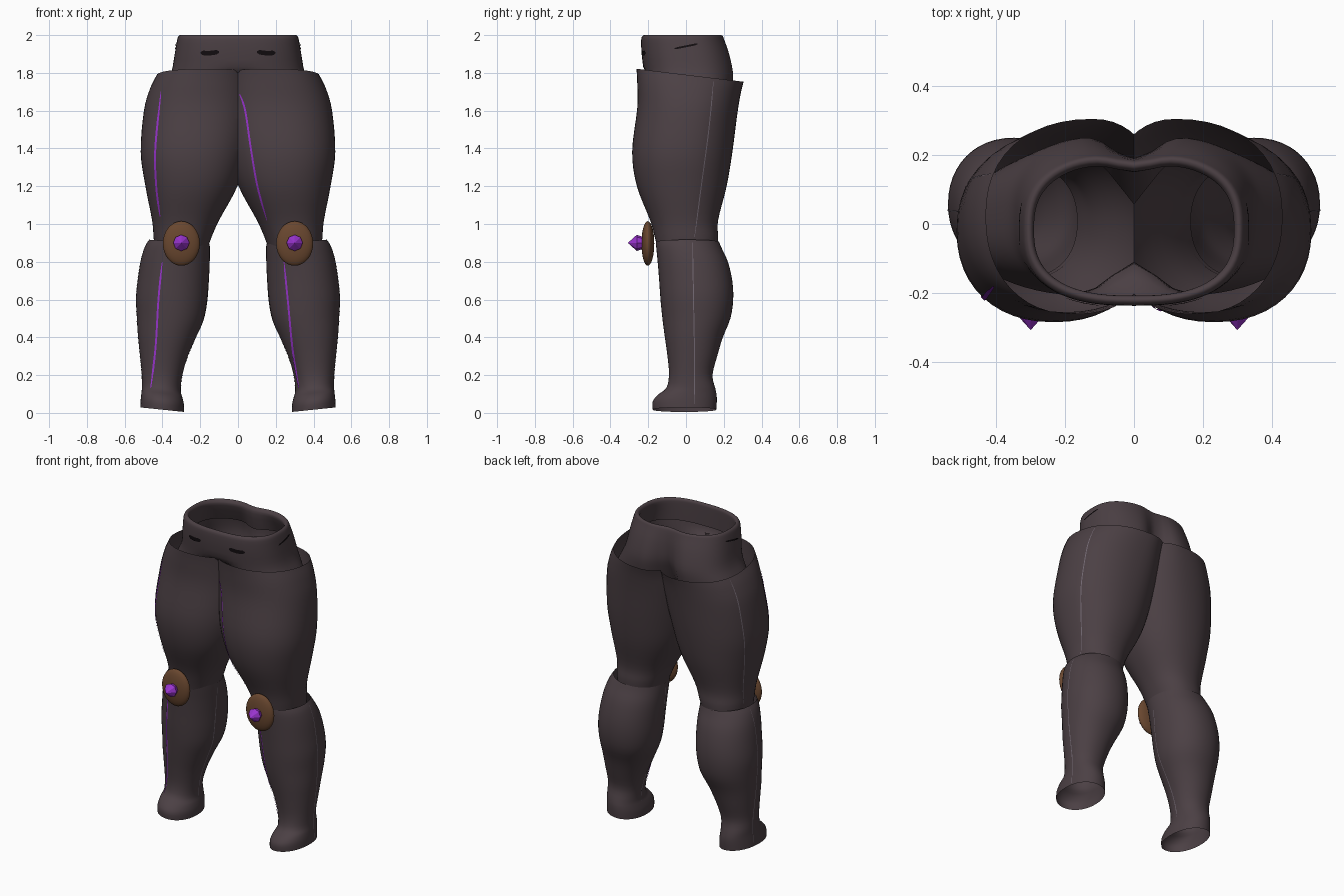
import bpy, bmesh, math
from mathutils import Vector
from mathutils.bvhtree import BVHTree

if "Cube" in bpy.data.objects:
    bpy.data.objects.remove(bpy.data.objects["Cube"])


def material(name, rgb):
    m = bpy.data.materials.new(name)
    m.diffuse_color = (*rgb, 1)
    m.use_nodes = True
    m.node_tree.nodes["Principled BSDF"].inputs["Base Color"].default_value = m.diffuse_color
    return m


CLOTH = material("dark plum grey", (0.071, 0.051, 0.058))
LEATHER = material("brown leather", (0.14, 0.062, 0.028))
PURPLE = material("purple", (0.32, 0.035, 0.62))
SEAM = material("seam grey", (0.17, 0.14, 0.17))
SHADOW = material("near black", (0.006, 0.004, 0.005))


def finish(name, bm, mat, smooth=True):
    me = bpy.data.meshes.new(name)
    bm.normal_update()
    bm.to_mesh(me)
    bm.free()
    me.materials.append(mat)
    ob = bpy.data.objects.new(name, me)
    bpy.context.collection.objects.link(ob)
    for p in me.polygons:
        p.use_smooth = smooth
    return ob


def mirror(ob):
    mod = ob.modifiers.new("mirror", 'MIRROR')
    mod.use_mirror_merge = False
    return ob


def surface(ob):
    me = ob.data
    return BVHTree.FromPolygons([v.co.copy() for v in me.vertices],
                                [tuple(p.vertices) for p in me.polygons], epsilon=1e-5)


def spline(rows, steps):
    """Smoothly resample a list of section tuples."""
    out = []
    for i in range(len(rows) - 1):
        a, b = rows[max(i - 1, 0)], rows[i]
        c, d = rows[i + 1], rows[min(i + 2, len(rows) - 1)]
        for s in range(steps):
            t = s / steps
            out.append(tuple(
                0.5 * (2 * q + (r - p) * t + (2 * p - 5 * q + 4 * r - w) * t * t
                       + (3 * q - p - 3 * r + w) * t ** 3)
                for p, q, r, w in zip(a, b, c, d)))
    out.append(rows[-1])
    return out


def loft(rows, steps, power, warp, n=48):
    """Open tube through rows of (z, x_min, x_max, y_front, y_back)."""
    bm = bmesh.new()
    rings = []
    for z, x0, x1, y0, y1 in spline(rows, steps):
        ring = []
        for i in range(n):
            a = 2 * math.pi * i / n
            c, s = math.cos(a), math.sin(a)
            u = math.copysign(abs(c) ** (2 / power), c)
            v = math.copysign(abs(s) ** (2 / power), s)
            p = Vector(((x0 + x1) / 2 + u * (x1 - x0) / 2,
                        (y0 + y1) / 2 + v * (y1 - y0) / 2, z))
            ring.append(bm.verts.new(warp(p, u, v)))
        rings.append(ring)
    for a, b in zip(rings, rings[1:]):
        for i in range(n):
            j = (i + 1) % n
            bm.faces.new((a[i], a[j], b[j], b[i]))
    bm.normal_update()
    return bm


# Thighs: tilted open top, seat lobes pulled toward the middle at the back
def thigh_warp(p, u, v):
    k = min(max((p.z - 1.2) / 0.6, 0), 1)
    p.x -= 0.05 * k * max(v, 0) * (1 - abs(u))
    p.z -= 0.125 * k * k * p.y
    return p


THIGH = [(0.86, 0.165, 0.44, -0.15, 0.165), (0.93, 0.14, 0.447, -0.165, 0.17),
         (1.02, 0.10, 0.455, -0.19, 0.17), (1.2, 0.003, 0.49, -0.26, 0.215),
         (1.38, -0.05, 0.515, -0.285, 0.245), (1.6, -0.085, 0.498, -0.258, 0.272),
         (1.72, -0.09, 0.465, -0.258, 0.29), (1.79, -0.09, 0.43, -0.262, 0.305)]
bm = loft(THIGH, 4, 2.2, thigh_warp)
bmesh.ops.bisect_plane(bm, geom=bm.verts[:] + bm.edges[:] + bm.faces[:],
                       plane_co=(0, 0, 0), plane_no=(1, 0, 0), clear_inner=True)
thigh = surface(mirror(finish("thighs", bm, CLOTH)))


# Lower legs with a calf bulge and an open, blunt foot
def calf_warp(p, u, v):
    p.z += 0.012 * u
    return p


CALF = [(0.017, 0.285, 0.517, -0.176, 0.16), (0.06, 0.287, 0.515, -0.176, 0.163),
        (0.095, 0.295, 0.511, -0.15, 0.162), (0.13, 0.303, 0.508, -0.105, 0.155),
        (0.2, 0.297, 0.51, -0.09, 0.14), (0.3, 0.27, 0.52, -0.098, 0.165),
        (0.4, 0.228, 0.53, -0.112, 0.195), (0.5, 0.183, 0.536, -0.125, 0.235),
        (0.6, 0.163, 0.54, -0.135, 0.25), (0.7, 0.155, 0.53, -0.142, 0.245),
        (0.8, 0.15, 0.514, -0.15, 0.222), (0.87, 0.149, 0.492, -0.157, 0.19),
        (0.905, 0.15, 0.47, -0.16, 0.175)]
calf = surface(mirror(finish("lower_legs", loft(CALF, 3, 2.12, calf_warp), CLOTH)))


# Waist with a rolled rim, a cleft at the back and a skirt tucked into the thighs
def waist_warp(p, u, v):
    if v > 0:
        p.y -= (0.025 + 0.3 * max(1.98 - p.z, 0)) * math.exp(-(p.x / 0.08) ** 2)
    else:
        k = min(max((1.81 - p.z) / 0.06, 0), 1)
        p.y += 0.1 * k * math.exp(-(p.x / 0.09) ** 2)
    return p


WAIST = [(1.52, -0.485, 0.485, -0.215, 0.22), (1.62, -0.45, 0.45, -0.21, 0.235),
         (1.72, -0.395, 0.395, -0.212, 0.255), (1.8, -0.354, 0.354, -0.222, 0.262),
         (1.9, -0.335, 0.335, -0.235, 0.24), (1.975, -0.322, 0.322, -0.237, 0.212),
         (1.995, -0.314, 0.314, -0.23, 0.204), (2.0, -0.304, 0.304, -0.22, 0.194),
         (1.992, -0.294, 0.294, -0.21, 0.183), (1.965, -0.292, 0.292, -0.208, 0.18),
         (1.86, -0.318, 0.318, -0.208, 0.225)]
waist = surface(finish("waist", loft(WAIST, 3, 2.6, waist_warp, 72), CLOTH))


def ribbon(name, tree, path, axis, sign, width, mat, lift=0.004, steps=10):
    """Tapered strip laid on a surface; path is (across, z), seen along axis."""
    bm = bmesh.new()
    pts = spline(path, steps)
    last = len(pts) - 1
    ray = Vector((0, 0, 0))
    ray[axis] = -sign
    pairs = []
    for i, (c, z) in enumerate(pts):
        w = width * min(1, 0.3 + 4 * min(i, last - i) / last)
        d = Vector(pts[min(i + 1, last)]) - Vector(pts[max(i - 1, 0)])
        d = Vector((-d.y, d.x)).normalized() * w / 2
        found = []
        for s in (1, -1):
            q = Vector((0, 0, z + s * d.y))
            q[1 - axis] = c + s * d.x
            q[axis] = 2 * sign
            hit, nrm, _, _ = tree.ray_cast(q, ray)
            if hit is not None:
                found.append(hit + nrm * (lift if nrm.dot(ray) < 0 else -lift))
        if len(found) == 2:
            pairs.append([bm.verts.new(p) for p in found])
    for a, b in zip(pairs, pairs[1:]):
        f = bm.faces.new((a[0], b[0], b[1], a[1]))
        f.normal_update()
        if f.normal.dot(ray) > 0:
            f.normal_flip()
    return finish(name, bm, mat, smooth=False)


# Purple front piping: inner line on one leg, outer line on the other
ribbon("inner_thigh_piping", thigh,
       [(0.01, 1.69), (0.04, 1.6), (0.07, 1.4), (0.105, 1.2), (0.155, 1.02)], 1, -1, 0.01, PURPLE)
ribbon("inner_calf_piping", calf,
       [(0.245, 0.80), (0.265, 0.6), (0.29, 0.35), (0.325, 0.13)], 1, -1, 0.01, PURPLE)
for name, tree, path in (
        ("outer_thigh_piping", thigh, [(0.405, 1.70), (0.435, 1.4), (0.43, 1.2), (0.41, 1.04)]),
        ("outer_calf_piping", calf, [(0.40, 0.80), (0.42, 0.6), (0.435, 0.35), (0.46, 0.13)])):
    ob = ribbon(name, tree, path, 1, -1, 0.01, PURPLE)
    for v in ob.data.vertices:
        v.co.x *= -1
    ob.data.flip_normals()

# Fine seams along the legs
mirror(ribbon("thigh_side_seam", thigh,
              [(0.145, 1.76), (0.12, 1.5), (0.08, 1.2), (0.045, 0.93)], 0, 1, 0.005, SEAM, 0.002))
mirror(ribbon("calf_side_seam", calf,
              [(0.035, 0.9), (0.04, 0.6), (0.045, 0.3), (0.045, 0.04)], 0, 1, 0.005, SEAM, 0.002))
mirror(ribbon("calf_inner_seam", calf,
              [(0.0, 0.86), (0.0, 0.6), (0.02, 0.3), (0.03, 0.1)], 0, -1, 0.005, SEAM, 0.002))

# Belt slits on the waist front and sides
mirror(ribbon("front_belt_slit", waist,
              [(0.1, 1.912), (0.15, 1.905), (0.197, 1.907)], 1, -1, 0.024, SHADOW, 0.005))
mirror(ribbon("side_belt_slit", waist,
              [(-0.06, 1.928), (0.0, 1.94), (0.06, 1.952)], 0, 1, 0.01, SHADOW, 0.005))

# Knee pads
bm = bmesh.new()
bmesh.ops.create_uvsphere(bm, u_segments=32, v_segments=16, radius=1)
for v in bm.verts:
    v.co = Vector((0.30 + v.co.x * 0.098, -0.202 + v.co.y * 0.034, 0.897 + v.co.z * 0.118))
mirror(finish("knee_pads", bm, LEATHER))

# Faceted knee studs
bm = bmesh.new()
rings = []
for y, r in ((-0.19, 0.03), (-0.235, 0.034), (-0.26, 0.043)):
    rings.append([bm.verts.new((0.30 + r * math.sin(i * math.pi / 4), y,
                                0.90 + r * math.cos(i * math.pi / 4))) for i in range(8)])
tip = bm.verts.new((0.30, -0.308, 0.90))
for i in range(8):
    j = (i + 1) % 8
    for a, b in zip(rings, rings[1:]):
        bm.faces.new((a[i], a[j], b[j], b[i]))
    bm.faces.new((rings[-1][i], rings[-1][j], tip))
bm.faces.new(rings[0])
bmesh.ops.recalc_face_normals(bm, faces=bm.faces[:])
mirror(finish("knee_studs", bm, PURPLE, smooth=False))
